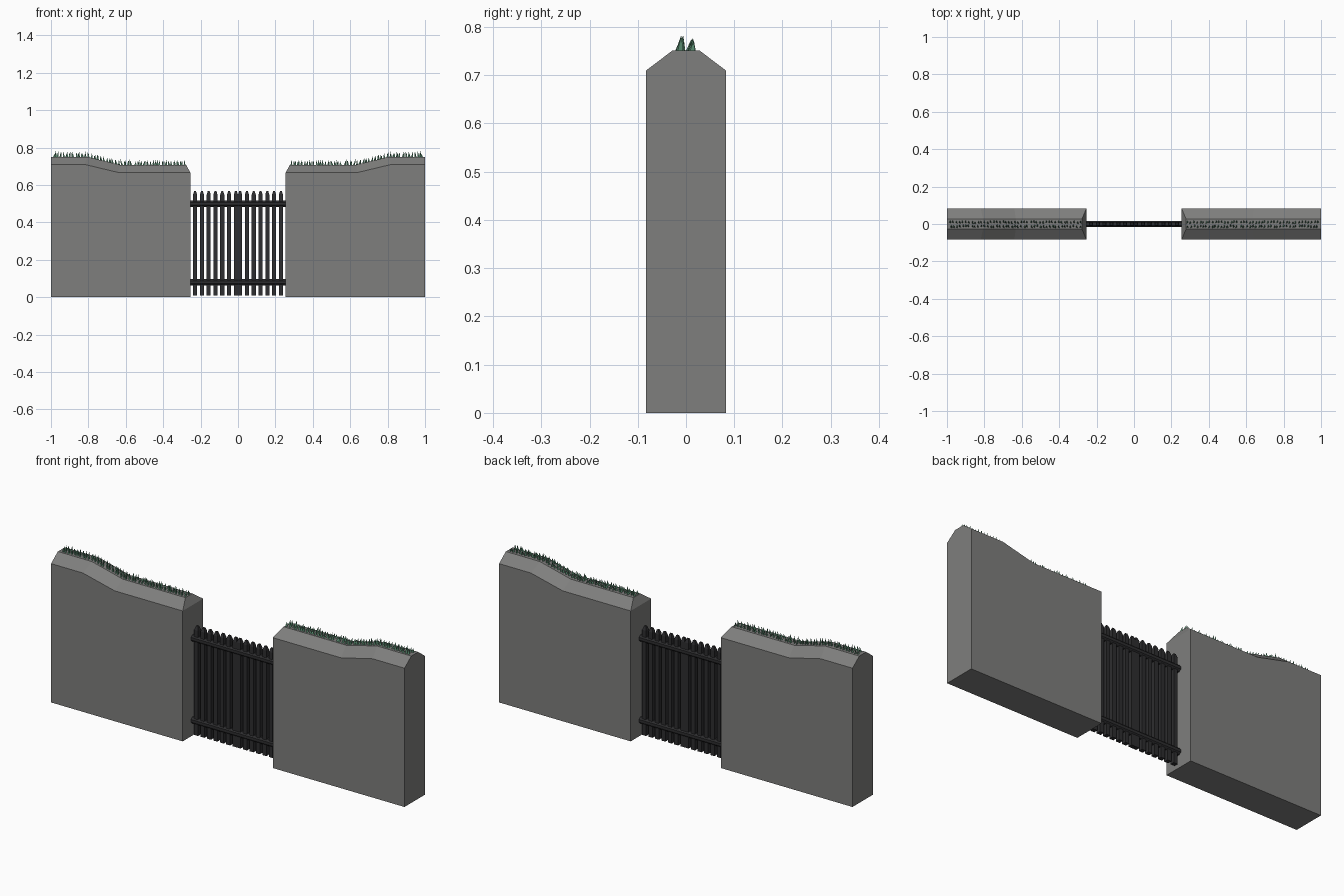
import bpy, bmesh, random
from mathutils import Vector

if "Cube" in bpy.data.objects:
    bpy.data.objects.remove(bpy.data.objects["Cube"])

random.seed(4)


def material(name, rgb):
    m = bpy.data.materials.new(name)
    m.diffuse_color = (*rgb, 1)
    m.use_nodes = True
    m.node_tree.nodes["Principled BSDF"].inputs["Base Color"].default_value = m.diffuse_color
    return m


STONE = material("grey stone", (0.21, 0.21, 0.205))
IRON = material("black iron", (0.027, 0.027, 0.029))
GRASS = material("moss green", (0.11, 0.29, 0.18))


def finish(bm, name, mat):
    bmesh.ops.recalc_face_normals(bm, faces=bm.faces)
    me = bpy.data.meshes.new(name)
    bm.to_mesh(me)
    bm.free()
    me.materials.append(mat)
    ob = bpy.data.objects.new(name, me)
    bpy.context.collection.objects.link(ob)
    return ob


def loft(bm, rings):
    """Skin a list of equal rings of points, closing both ends."""
    rings = [[bm.verts.new(p) for p in r] for r in rings]
    n = len(rings[0])
    for a, b in zip(rings, rings[1:]):
        for i in range(n):
            j = (i + 1) % n
            bm.faces.new((a[i], a[j], b[j], b[i]))
    return rings


# Wall sections: (eave x, eave height, ridge x)
SECTIONS = [(1.0, 0.71, 1.0), (0.82, 0.71, 0.807),
            (0.64, 0.667, 0.632), (0.255, 0.667, 0.278)]
RISE, HALF, FLAT = 0.041, 0.0825, 0.028


def ridge_height(x):
    t = min(max((x - 0.632) / (0.807 - 0.632), 0), 1)
    return 0.667 + RISE + t * 0.043


def wall(side, name):
    bm = bmesh.new()
    rings = loft(bm, [[(side * xe, -HALF, 0), (side * xe, -HALF, ze),
                       (side * xt, -FLAT, ze + RISE), (side * xt, FLAT, ze + RISE),
                       (side * xe, HALF, ze), (side * xe, HALF, 0)]
                      for xe, ze, xt in SECTIONS])
    # upright end plus sloped cap end
    for r in (rings[0], rings[-1]):
        bm.faces.new((r[0], r[1], r[4], r[5]))
        bm.faces.new((r[1], r[2], r[3], r[4]))
    finish(bm, name, STONE)


# Grass tufts: each blade is a thin three-sided spike leaning a little
def grass(side, name, blades):
    bm = bmesh.new()
    for x, y, wide, deep, lean, h in blades:
        z = ridge_height(x)
        base = [bm.verts.new((side * (x + dx), y + dy, z - 0.002)) for dx, dy in
                ((-wide, -deep), (wide, -deep * 0.5), (0, deep))]
        tip = bm.verts.new((side * (x + lean), y + 0.004, z + h))
        bm.faces.new(base)
        for i in range(3):
            bm.faces.new((base[i], base[(i + 1) % 3], tip))
    finish(bm, name, GRASS)


blades = []
x = 0.288
while x < 0.992:
    for y, h in ((-0.012, 0.03), (0.01, 0.024)):
        blades.append((x + random.uniform(-0.004, 0.004), y + random.uniform(-0.003, 0.003),
                       0.005, 0.008, random.uniform(-0.006, 0.006),
                       h * random.uniform(0.7, 1.05)))
    x += 0.0165

for side, label in ((-1, "left"), (1, "right")):
    wall(side, label + "_wall")
    grass(side, label + "_grass", blades)

# Gate pickets: square bars with blunt pyramid tips
bm = bmesh.new()
R = 0.011
for side in (-1, 1):
    for i in range(7):
        cx = side * (0.0115 + i * 0.0363)
        rings = loft(bm, [[(cx + sx * r, sy * r, z) for sx, sy in
                           ((-1, -1), (1, -1), (1, 1), (-1, 1))]
                          for z, r in ((0.01, R), (0.548, R), (0.567, 0.005))])
        bm.faces.new(rings[0])
        bm.faces.new(rings[-1])
finish(bm, "gate_pickets", IRON)

# Gate rails: eight-sided rods across the opening
for z, name in ((0.08, "lower_rail"), (0.5, "upper_rail")):
    bm = bmesh.new()
    c, k = 0.0165, 0.007
    prof = [(-c, -k), (-k, -c), (k, -c), (c, -k), (c, k), (k, c), (-k, c), (-c, k)]
    rings = loft(bm, [[(px, y, z + dz) for y, dz in prof] for px in (-0.254, 0.254)])
    bm.faces.new(rings[0])
    bm.faces.new(rings[-1])
    finish(bm, name, IRON)
